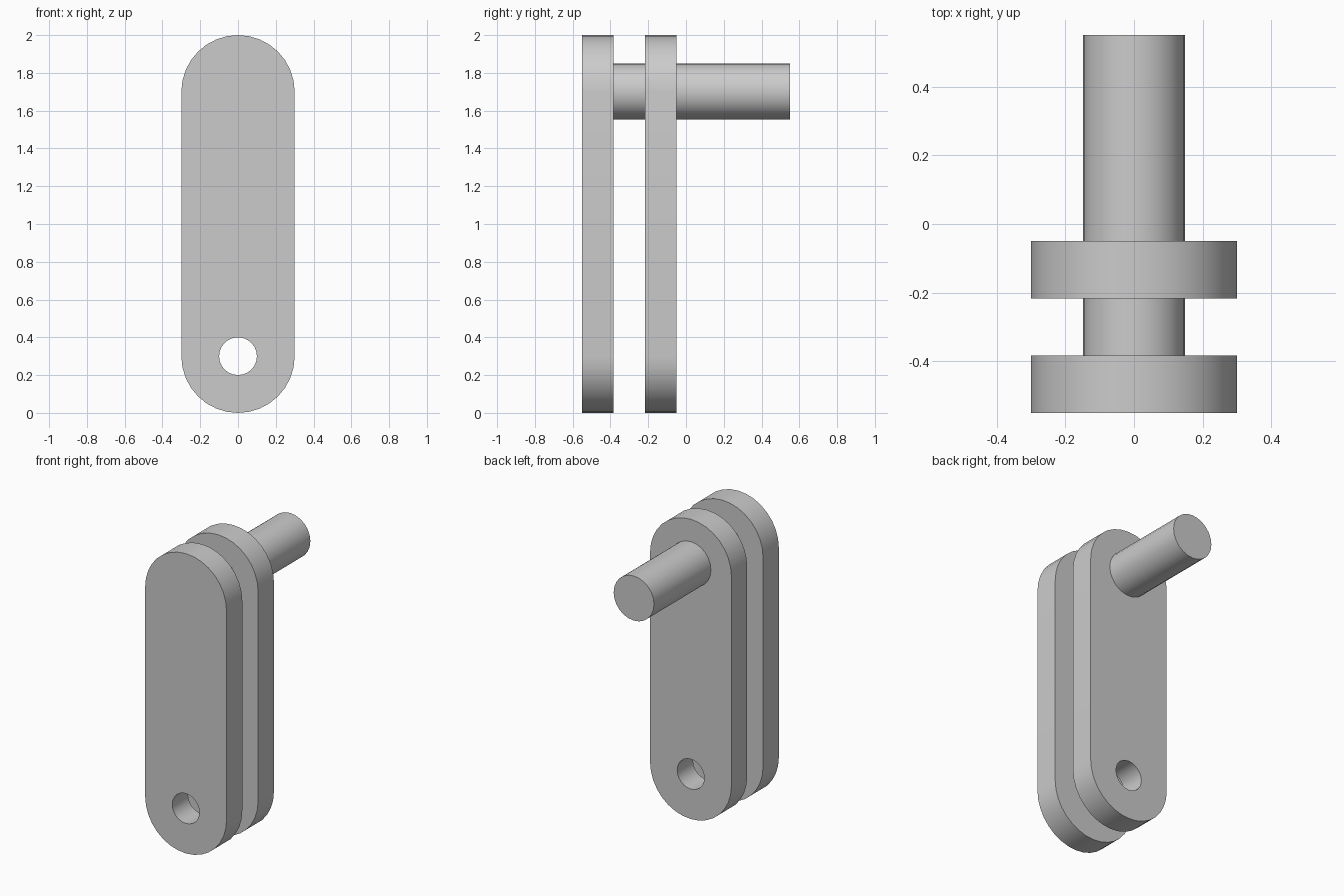
import bpy
import bmesh
from math import sin, cos, pi

if "Cube" in bpy.data.objects:
    bpy.data.objects.remove(bpy.data.objects["Cube"], do_unlink=True)

LOW, HIGH = 0.3, 1.7      # centres of the rounded plate ends
THICK = 1 / 6

steel = bpy.data.materials.new("plain_grey")
steel.use_nodes = True
grey = (0.6, 0.6, 0.6, 1)
steel.diffuse_color = grey
steel.node_tree.nodes["Principled BSDF"].inputs["Base Color"].default_value = grey


def arc(radius, z, start, sweep, steps):
    angles = [start + sweep * i / steps for i in range(steps + 1)]
    return [(radius * cos(a), z + radius * sin(a)) for a in angles]


def extrude_profile(name, loops, y, depth):
    """Fill closed x-z loops (outline, then holes) and extrude them along +y."""
    bm = bmesh.new()
    edges = []
    for loop in loops:
        verts = [bm.verts.new((px, y, pz)) for px, pz in loop]
        edges += [bm.edges.new((v, verts[i - 1])) for i, v in enumerate(verts)]
    bmesh.ops.triangle_fill(bm, edges=edges, use_beauty=True)
    result = bmesh.ops.extrude_face_region(bm, geom=bm.faces[:], use_keep_orig=True)
    moved = [g for g in result["geom"] if isinstance(g, bmesh.types.BMVert)]
    bmesh.ops.translate(bm, verts=moved, vec=(0, depth, 0))
    bmesh.ops.recalc_face_normals(bm, faces=bm.faces[:])
    mesh = bpy.data.meshes.new(name)
    bm.to_mesh(mesh)
    bm.free()
    mesh.materials.append(steel)
    obj = bpy.data.objects.new(name, mesh)
    bpy.context.collection.objects.link(obj)
    bpy.ops.object.select_all(action="DESELECT")
    obj.select_set(True)
    bpy.context.view_layer.objects.active = obj
    bpy.ops.object.shade_smooth_by_angle(angle=pi / 6)
    return obj


# Two identical link plates with a round hole near the bottom
outline = arc(0.3, HIGH, 0, pi, 16) + arc(0.3, LOW, pi, pi, 16)
hole = arc(0.1, LOW, 0, 2 * pi, 24)[:-1]
for name, y in (("front_plate", -0.55), ("rear_plate", -0.55 + 2 * THICK)):
    extrude_profile(name, [outline, hole], y, THICK)

# Pin from the front plate, through the rear plate and out the back
pin_start = -0.55 + THICK / 2
extrude_profile("pin", [arc(0.149, HIGH + 0.002, 0, 2 * pi, 24)[:-1]],
                pin_start, 0.55 - pin_start)
